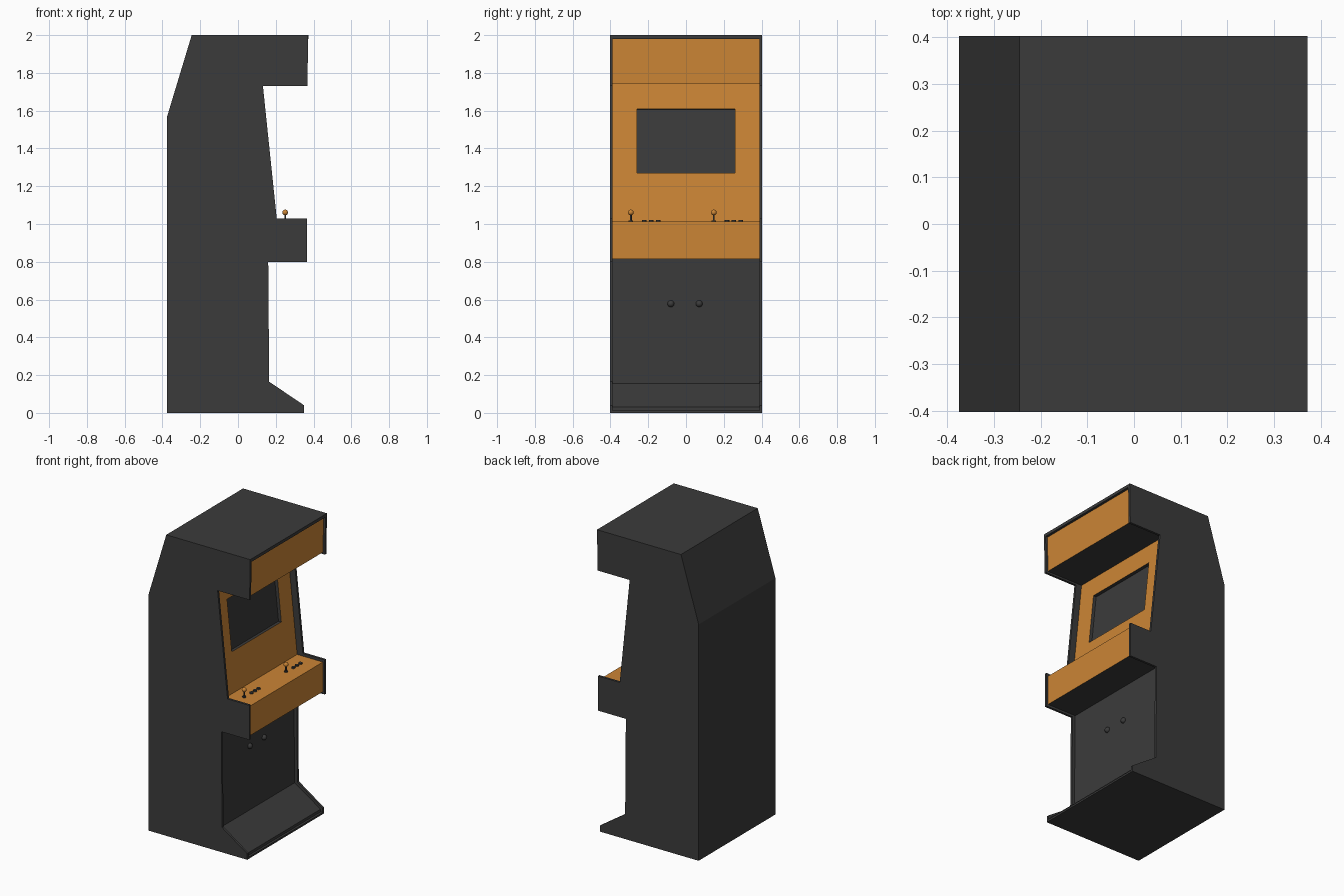
import bpy, bmesh, math
from mathutils import Vector

if "Cube" in bpy.data.objects:
    bpy.data.objects.remove(bpy.data.objects["Cube"])


def material(name, rgb):
    m = bpy.data.materials.new(name)
    m.diffuse_color = (*rgb, 1)
    m.use_nodes = True
    m.node_tree.nodes["Principled BSDF"].inputs["Base Color"].default_value = m.diffuse_color
    return m


DARK = material("charcoal", (0.044, 0.044, 0.044))
ORANGE = material("orange", (0.60, 0.235, 0.036))
HALF = 0.403      # half width of the cabinet
INNER = 0.388     # half width between the side panels


def finish(bm, name, mats):
    bmesh.ops.recalc_face_normals(bm, faces=bm.faces)
    me = bpy.data.meshes.new(name)
    bm.to_mesh(me)
    bm.free()
    for m in mats:
        me.materials.append(m)
    ob = bpy.data.objects.new(name, me)
    bpy.context.collection.objects.link(ob)
    return ob


# Side panels: cabinet silhouette extruded to a thin board
side_profile = [(-0.375, 0), (0.35, 0), (0.35, 0.04), (0.165, 0.165), (0.16, 0.80),
                (0.365, 0.80), (0.365, 1.03), (0.205, 1.03), (0.132, 1.73),
                (0.367, 1.73), (0.372, 2.0), (-0.245, 2.0), (-0.375, 1.57)]
for name, y0, y1 in (("side_panel_front", -HALF, -INNER), ("side_panel_back", INNER, HALF)):
    bm = bmesh.new()
    f = bm.faces.new([bm.verts.new((x, y0, z)) for x, z in side_profile])
    ext = bmesh.ops.extrude_face_region(bm, geom=[f])
    moved = [v for v in ext["geom"] if isinstance(v, bmesh.types.BMVert)]
    bmesh.ops.translate(bm, verts=moved, vec=(0, y1 - y0, 0))
    if f.is_valid is False or len(bm.faces) == len(side_profile) + 1:
        bmesh.ops.holes_fill(bm, edges=bm.edges)
    finish(bm, name, [DARK])

# Cabinet body between the sides, set back a little on the player's side.
# Third value: colour of the strip running from this point to the next.
body_profile = [(-0.375, 0, 0), (0.35, 0, 0), (0.35, 0.012, 0), (0.335, 0.012, 0),
                (0.335, 0.03, 0), (0.145, 0.155, 0), (0.138, 0.815, 0),
                (0.352, 0.815, 1), (0.352, 1.012, 1), (0.163, 1.012, 1),
                (0.088, 1.743, 0), (0.354, 1.743, 1), (0.356, 1.98, 0),
                (0.372, 1.98, 0), (0.372, 2.0, 0), (-0.245, 2.0, 0), (-0.375, 1.57, 0)]
SCREEN_STRIP = 9
bm = bmesh.new()
left = [bm.verts.new((x, -INNER, z)) for x, z, c in body_profile]
right = [bm.verts.new((x, INNER, z)) for x, z, c in body_profile]
n = len(body_profile)
strips = []
for i in range(n):
    j = (i + 1) % n
    f = bm.faces.new((left[i], left[j], right[j], right[i]))
    f.material_index = body_profile[i][2]
    strips.append(f)
bm.faces.new(left)
bm.faces.new(right[::-1])
bmesh.ops.recalc_face_normals(bm, faces=bm.faces)

# Screen opening: inset the sloped panel, then sink the screen
screen = strips[SCREEN_STRIP]
bmesh.ops.inset_individual(bm, faces=[screen], thickness=0.1)
mid_z = screen.calc_center_median().z
(xa, za, _), (xb, zb, _) = body_profile[SCREEN_STRIP], body_profile[SCREEN_STRIP + 1]
for v in screen.verts:
    z = 1.61 if v.co.z > mid_z else 1.27
    v.co = Vector((xa + (xb - xa) * (z - za) / (zb - za), math.copysign(0.26, v.co.y), z))
screen.material_index = 0
normal = Vector((zb - za, 0, xa - xb)).normalized()
walls = bmesh.ops.inset_individual(bm, faces=[screen], thickness=0.002)["faces"]
for w in walls:
    w.material_index = 0
for v in screen.verts:
    v.co -= normal * 0.02
finish(bm, "cabinet_body", [DARK, ORANGE])


def ball(name, loc, r, mat):
    bpy.ops.mesh.primitive_uv_sphere_add(segments=16, ring_count=10, radius=r, location=loc)
    ob = bpy.context.object
    ob.name = name
    ob.data.materials.append(mat)
    bpy.ops.object.shade_smooth()


def post(name, loc, r, h, mat):
    bpy.ops.mesh.primitive_cylinder_add(vertices=16, radius=r, depth=h, location=loc)
    ob = bpy.context.object
    ob.name = name
    ob.data.materials.append(mat)
    bpy.ops.object.shade_smooth_by_angle()


# Two sets of player controls
for p, y in enumerate((-0.292, 0.147), 1):
    post(f"joystick_base_{p}", (0.25, y, 1.014), 0.012, 0.008, DARK)
    post(f"joystick_stem_{p}", (0.25, y, 1.033), 0.005, 0.044, DARK)
    ball(f"joystick_ball_{p}", (0.25, y, 1.061), 0.015, ORANGE)
    for b in range(3):
        post(f"button_{p}_{b + 1}", (0.255, y + 0.07 + b * 0.037, 1.015), 0.012, 0.010, DARK)

# Round coin knobs on the lower door
for k, y in enumerate((-0.08, 0.07), 1):
    ball(f"coin_knob_{k}", (0.142, y, 0.578), 0.018, DARK)
